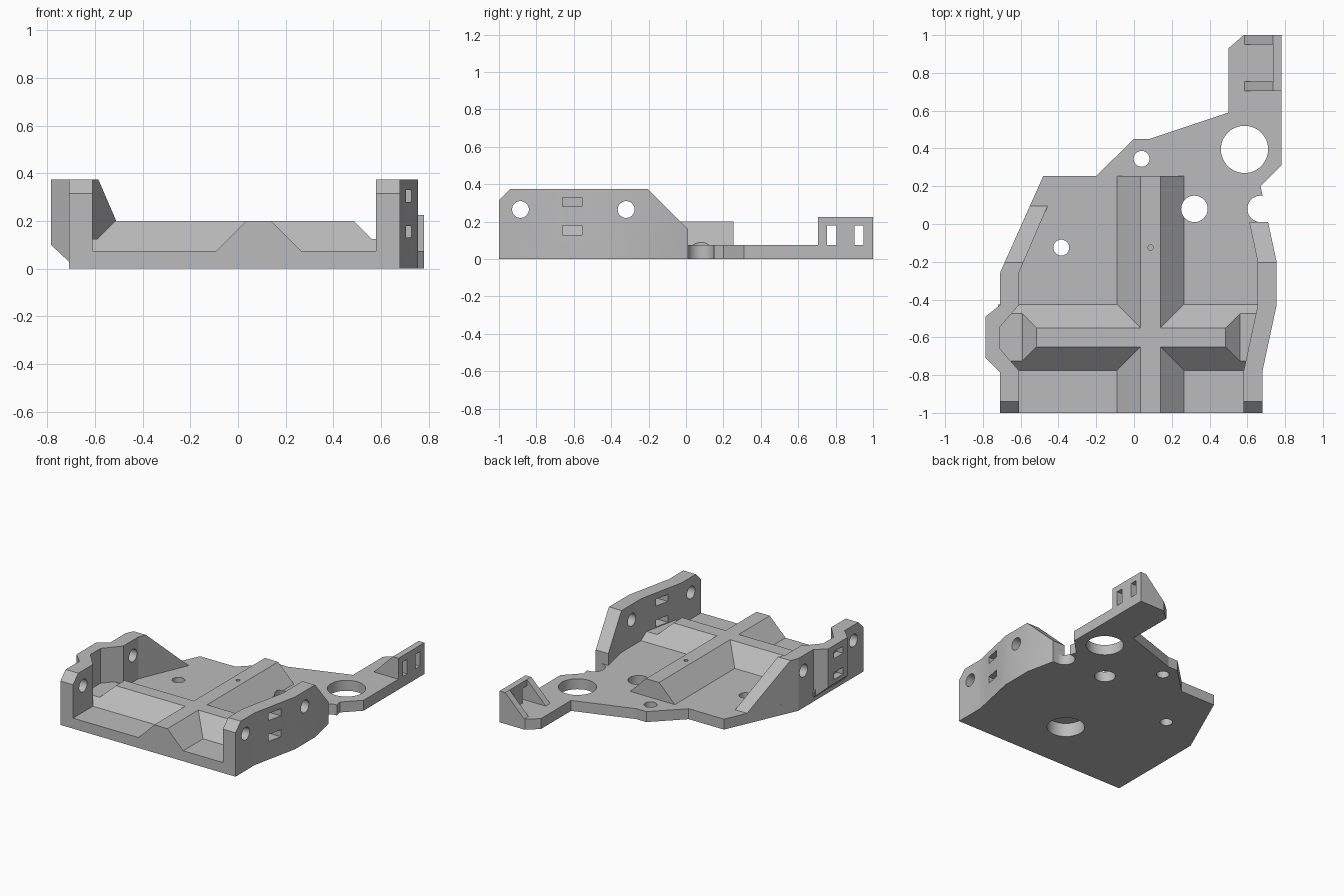
import bpy, bmesh, math
from mathutils import Vector

cube = bpy.data.objects.get("Cube")
if cube:
    bpy.data.objects.remove(cube, do_unlink=True)

grey = bpy.data.materials.new("plain grey")
grey.use_nodes = True
GREY = (0.5, 0.5, 0.5, 1)
grey.diffuse_color = GREY
grey.node_tree.nodes["Principled BSDF"].inputs["Base Color"].default_value = GREY


def prism(name, outline, low, high, axis="z"):
    """Extrude an outline along an axis; outlines use the other two axes in order."""
    place = {"x": lambda a, b, h: (h, a, b),
             "y": lambda a, b, h: (a, h, b),
             "z": lambda a, b, h: (a, b, h)}[axis]
    bm = bmesh.new()
    face = bm.faces.new([bm.verts.new(place(a, b, low)) for a, b in outline])
    moved = bmesh.ops.extrude_face_region(bm, geom=[face])["geom"]
    bmesh.ops.translate(bm, vec=Vector(place(0, 0, high - low)),
                        verts=[v for v in moved if isinstance(v, bmesh.types.BMVert)])
    bmesh.ops.recalc_face_normals(bm, faces=bm.faces)
    mesh = bpy.data.meshes.new(name)
    bm.to_mesh(mesh)
    bm.free()
    mesh.materials.append(grey)
    obj = bpy.data.objects.new(name, mesh)
    bpy.context.collection.objects.link(obj)
    return obj


def rectangle(a0, a1, b0, b1):
    return [(a0, b0), (a1, b0), (a1, b1), (a0, b1)]


def circle(a, b, radius, sides=48):
    turns = [2 * math.pi * i / sides for i in range(sides)]
    return [(a + radius * math.cos(t), b + radius * math.sin(t)) for t in turns]


def combine(target, tool, operation):
    """Apply a boolean and remove the tool."""
    mod = target.modifiers.new("combine", "BOOLEAN")
    mod.operation = operation
    mod.solver = "EXACT"
    mod.object = tool
    bpy.context.view_layer.objects.active = target
    bpy.ops.object.modifier_apply(modifier=mod.name)
    bpy.data.objects.remove(tool, do_unlink=True)


def cut(target, outline, low, high, axis="z"):
    combine(target, prism("cutter", outline, low, high, axis), "DIFFERENCE")


# Floor plate with the rear arm
chassis = prism("chassis", [
    (-0.71, -1), (0.68, -1), (0.68, -0.78), (0.755, -0.43), (0.755, -0.2),
    (0.71, 0.01), (0.67, 0.01), (0.68, 0.15), (0.67, 0.2), (0.78, 0.31),
    (0.78, 1), (0.58, 1), (0.5, 0.93), (0.5, 0.59), (0.08, 0.45), (0, 0.45),
    (-0.2, 0.255), (-0.48, 0.255), (-0.71, -0.26)], 0, 0.075)

# Side walls: plan shape trimmed by a shared side profile
WALL_SIDE = [(-1, 0), (-1, 0.315), (-0.94, 0.375), (-0.205, 0.375), (0.1, 0.07), (0.1, 0)]
right_plan = [
    (-0.71, -1), (-0.61, -1), (-0.61, -0.775), (-0.71, -0.66), (-0.71, -0.545),
    (-0.61, -0.43), (-0.61, -0.26), (-0.455, 0.1), (-0.549, 0.1), (-0.71, -0.26),
    (-0.71, -0.43), (-0.785, -0.49), (-0.785, -0.71), (-0.71, -0.785)]
left_plan = [
    (0.58, -1), (0.68, -1), (0.68, -0.78), (0.755, -0.43), (0.755, -0.2),
    (0.71, 0.01), (0.61, 0.01), (0.655, -0.2), (0.655, -0.43), (0.58, -0.78)]
walls = []
for name, plan in (("right_wall", right_plan), ("left_wall", left_plan)):
    wall = prism(name, plan, 0, 0.4)
    combine(wall, prism("side_profile", WALL_SIDE, -0.9, 0.9, "x"), "INTERSECT")
    for y in (-0.885, -0.32):
        cut(wall, circle(y, 0.265, 0.045), -0.9, 0.9, "x")
    walls.append(wall)

# Sloped underside of the bulge, and strap slots
cut(walls[0], [(-0.71, -0.1), (-0.71, 0.03), (-0.785, 0.1), (-0.85, 0.16), (-0.85, -0.1)],
    -0.8, -0.42, "y")
for z in (0.13, 0.28):
    slot = rectangle(-0.66, -0.555, z, z + 0.05)
    cut(walls[0], slot, -0.9, -0.735, "x")
    cut(walls[1], slot, 0.5, 0.9, "x")

# Crossing ridges on the floor
long_ridge = prism("long_ridge", [
    (-0.09, 0.04), (-0.09, 0.075), (0.035, 0.2), (0.14, 0.2), (0.265, 0.075), (0.265, 0.04)],
    -1, 0.255, "y")
cross_ridge = prism("cross_ridge", [
    (-0.775, 0.04), (-0.775, 0.075), (-0.65, 0.2), (-0.55, 0.2), (-0.425, 0.075), (-0.425, 0.04)],
    -0.8, 0.8, "x")
ridge_ends = prism("ridge_ends", [
    (-0.72, 0.03), (-0.72, 0.125), (-0.59, 0.125), (-0.515, 0.2), (-0.515, 0.22), (0.485, 0.22),
    (0.485, 0.2), (0.56, 0.125), (0.665, 0.125), (0.665, 0.03)], -1, 0, "y")
combine(cross_ridge, ridge_ends, "INTERSECT")

# Rear bracket: upright plate with windows and two triangular ribs
bracket = prism("bracket", rectangle(0.735, 0.78, 0.705, 1), 0.03, 0.225)
for y in (0.755, 0.9):
    cut(bracket, rectangle(y, y + 0.05, 0.075, 0.18), 0.6, 0.9, "x")
ribs = [prism("rib", [(0.585, 0.04), (0.585, 0.075), (0.735, 0.225), (0.75, 0.225), (0.75, 0.04)],
              y, y + 0.05, "y") for y in (0.705, 0.95)]

for part in walls + [long_ridge, cross_ridge, bracket] + ribs:
    combine(chassis, part, "UNION")

# Floor holes, open edge notch, blind socket below and pinhole above
for x, y, radius in ((0.585, 0.395, 0.125), (0.04, 0.345, 0.042), (0.32, 0.08, 0.07),
                     (-0.385, -0.125, 0.042), (0.67, 0.08, 0.07)):
    cut(chassis, circle(x, y, radius), -0.1, 0.5)
cut(chassis, circle(0.085, -0.605, 0.125), -0.1, 0.1)
cut(chassis, circle(0.088, -0.125, 0.014, 16), 0.15, 0.3)

# Crisp edges with smooth bores
bpy.ops.object.select_all(action="DESELECT")
chassis.select_set(True)
bpy.context.view_layer.objects.active = chassis
bpy.ops.object.shade_smooth_by_angle(angle=math.radians(15))
